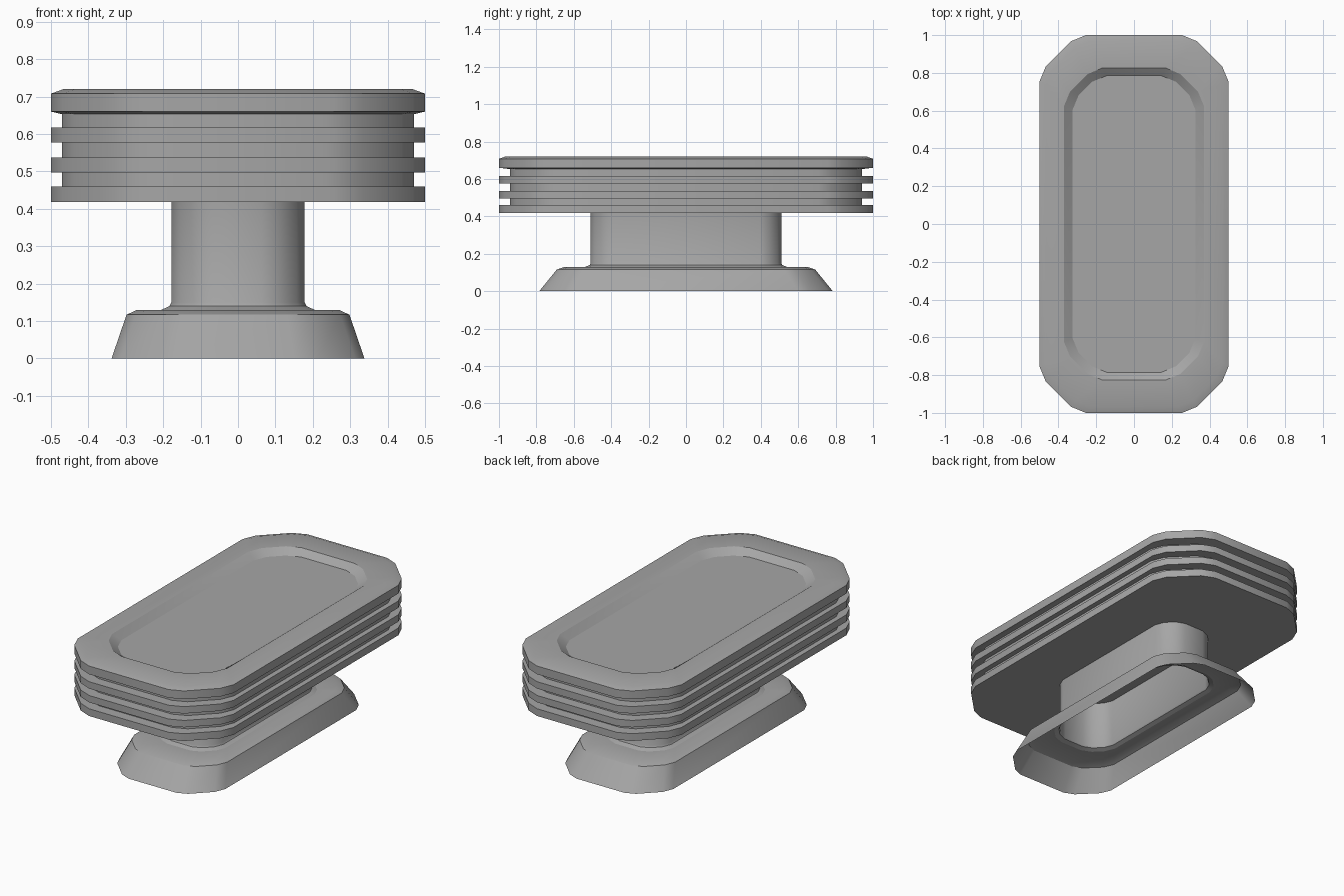
import bpy, bmesh, math
from mathutils import Vector

cube = bpy.data.objects.get("Cube")
if cube:
    bpy.data.objects.remove(cube)

grey = bpy.data.materials.new("mid_grey")
grey.use_nodes = True
color = (0.38, 0.38, 0.38, 1)
grey.diffuse_color = color
grey.node_tree.nodes["Principled BSDF"].inputs["Base Color"].default_value = color


def outline(hx, hy, cut, soft):
    """Rectangle with cut corners, each octagon corner softened into two points."""
    corners = []
    for sx, sy in ((1, 1), (-1, 1), (-1, -1), (1, -1)):
        pair = [Vector((sx * hx, sy * (hy - cut))), Vector((sx * (hx - cut), sy * hy))]
        corners += pair if sx == sy else pair[::-1]
    points = []
    for i, p in enumerate(corners):
        for q in (corners[i - 1], corners[(i + 1) % len(corners)]):
            points.append(p + (q - p).normalized() * soft)
    return points


def loft(name, rings, soft, cap=False):
    """Skin a stack of (half x, half y, corner cut, z) outlines."""
    bm = bmesh.new()
    layers = [[bm.verts.new((p.x, p.y, z)) for p in outline(hx, hy, cut, soft)]
              for hx, hy, cut, z in rings]
    for low, high in zip(layers, layers[1:]):
        n = len(low)
        for i in range(n):
            j = (i + 1) % n
            bm.faces.new((low[i], low[j], high[j], high[i]))
    if cap:
        bm.faces.new(layers[0][::-1])
        bm.faces.new(layers[-1])
    mesh = bpy.data.meshes.new(name)
    bm.to_mesh(mesh)
    bm.free()
    mesh.materials.append(grey)
    obj = bpy.data.objects.new(name, mesh)
    bpy.context.collection.objects.link(obj)
    bpy.ops.object.select_all(action='DESELECT')
    obj.select_set(True)
    bpy.context.view_layer.objects.active = obj
    bpy.ops.object.shade_smooth_by_angle(angle=math.radians(30))
    return obj


# Ribbed body: three ribs separated by grooves, then the top slab with its recess
full, groove = (0.5, 1.0, 0.2), (0.47, 0.94, 0.19)
body = []
for bottom, top, next_rib in ((0.418, 0.46, 0.497), (0.497, 0.537, 0.577),
                              (0.577, 0.617, 0.653)):
    body += [(*full, bottom), (*full, top), (*groove, top), (*groove, next_rib)]
body += [(*full, 0.66), (*full, 0.708), (0.467, 0.967, 0.187, 0.72),
         (0.37, 0.825, 0.155, 0.72), (0.325, 0.785, 0.135, 0.688)]
loft("ribbed_body", body, 0.045, cap=True)

# Hollow pedestal: flared foot, flat shoulder and column, open underneath
foot = [(0.338, 0.785, 0.15, 0), (0.298, 0.69, 0.13, 0.117),
        (0.27, 0.65, 0.12, 0.13), (0.205, 0.54, 0.1, 0.13)]
column = [(0.205, 0.54, 0.1, 0.13), (0.183, 0.515, 0.088, 0.14),
          (0.178, 0.51, 0.085, 0.15), (0.178, 0.51, 0.085, 0.418)]
loft("foot", foot, 0.035)
loft("column", column, 0.03)
